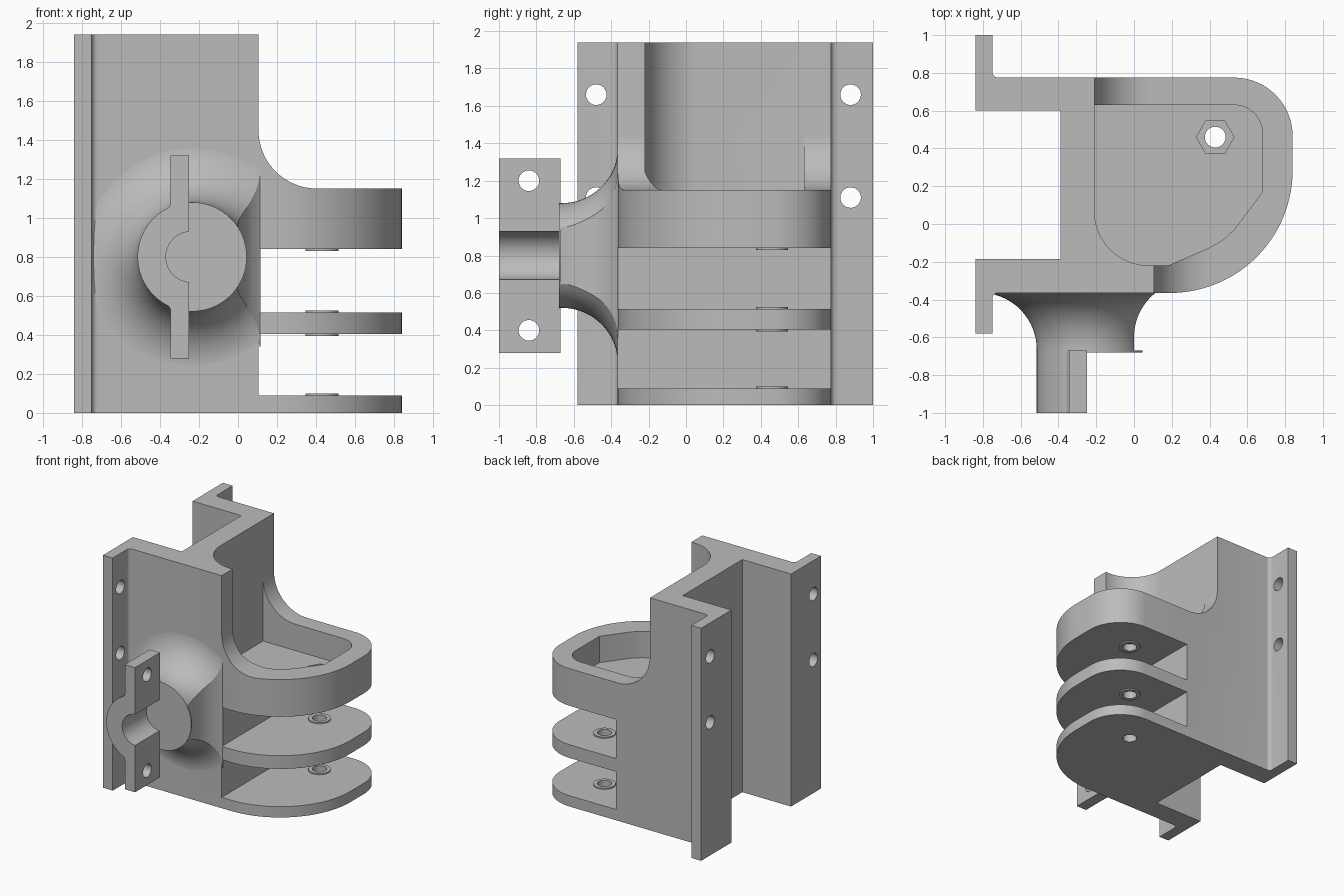
import bpy, bmesh
from math import cos, sin, radians, pi
from mathutils import Vector, Matrix

if "Cube" in bpy.data.objects:
    bpy.data.objects.remove(bpy.data.objects["Cube"])

grey = bpy.data.materials.new("plain grey")
grey.use_nodes = True
colour = (0.5, 0.5, 0.5, 1)
grey.diffuse_color = colour
grey.node_tree.nodes["Principled BSDF"].inputs["Base Color"].default_value = colour


def arc(cx, cy, r, start, end, n=16):
    angles = [radians(start + (end - start) * i / n) for i in range(n + 1)]
    return [(cx + r * cos(a), cy + r * sin(a)) for a in angles]


def circle(cx, cy, r, n=32):
    return arc(cx, cy, r, 0, 360, n)[:-1]


def box(a, b, c, d):
    return [(a, b), (c, b), (c, d), (a, d)]


def finish(name, bm):
    bmesh.ops.recalc_face_normals(bm, faces=bm.faces)
    mesh = bpy.data.meshes.new(name)
    bm.to_mesh(mesh)
    bm.free()
    mesh.materials.append(grey)
    obj = bpy.data.objects.new(name, mesh)
    bpy.context.collection.objects.link(obj)
    return obj


def prism(name, points, low, high, axis="z"):
    """Extrude an outline along one axis."""
    place = {"x": lambda a, b, h: (h, a, b),
             "y": lambda a, b, h: (a, h, b),
             "z": lambda a, b, h: (a, b, h)}[axis]
    bm = bmesh.new()
    face = bm.faces.new([bm.verts.new(place(a, b, low)) for a, b in points])
    out = bmesh.ops.extrude_face_region(bm, geom=[face])
    shift = Vector(place(0, 0, high - low))
    verts = [v for v in out["geom"] if isinstance(v, bmesh.types.BMVert)]
    bmesh.ops.translate(bm, verts=verts, vec=shift)
    return finish(name, bm)


def combine(obj, others, operation="DIFFERENCE"):
    """Apply boolean operations and drop the helper solids."""
    for other in others:
        mod = obj.modifiers.new("shape", "BOOLEAN")
        mod.operation, mod.solver, mod.object = operation, "EXACT", other
        other.hide_render = True
    bpy.context.view_layer.update()
    graph = bpy.context.evaluated_depsgraph_get()
    mesh = bpy.data.meshes.new_from_object(obj.evaluated_get(graph))
    obj.modifiers.clear()
    obj.data = mesh
    for other in others:
        bpy.data.objects.remove(other)


TOP, RIM, FLOOR = 1.94, 1.15, 0.93
BACK, FRONT = 0.775, -0.365
PIN = (0.43, 0.46)
HOLE = 0.055

# Channel and rounded arm outline
outline = [(-0.84, 0.6), (-0.84, 1), (-0.75, 1)]
outline += arc(-0.72, BACK + 0.03, 0.03, 180, 270, 5)
outline += arc(0.53, 0.465, 0.31, 90, 0)
outline += arc(0.19, 0.285, 0.65, 0, -90, 28)
outline += arc(-0.72, FRONT - 0.03, 0.03, 90, 180, 5)
outline += [(-0.75, -0.58), (-0.84, -0.58), (-0.84, -0.185), (-0.39, -0.185), (-0.39, 0.6)]
body = prism("bracket_body", outline, 0, TOP)

# Tray pocket
pocket = [(-0.21, 0.63)] + arc(0.53, 0.48, 0.15, 90, 0, 10)
pocket += [(0.68, 0.17), (0.53, -0.03), (0.47, -0.085), (0.4, -0.125), (0.18, -0.22)]
pocket += arc(0.08, 0.07, 0.29, -90, -180)
cutters = [prism("pocket_cutter", pocket, FLOOR, TOP + 0.1)]


# Side walls sweeping down to the tray rim
def wall_sweep(x, low, high):
    points = [(x, TOP + 0.1)] + arc(x + 0.3, RIM + 0.3, 0.3, 180, 270)
    points += [(1, RIM), (1, TOP + 0.1)]
    return prism("sweep_cutter", points, low, high, "y")


cutters += [wall_sweep(0.105, -0.6, 0.25), wall_sweep(-0.21, 0.25, 1.1)]

# Slots between the hinge plates
for low, high in ((0.09, 0.405), (0.515, 0.84)):
    cutters.append(prism("slot_cutter", box(0.105, -0.6, 1, 1.1), low, high))

# Pin hole, nut recess and flange holes
cutters.append(prism("pin_cutter", circle(*PIN, HOLE), -0.1, 1.1))
cutters.append(prism("nut_cutter", circle(*PIN, 0.1, 6), FLOOR - 0.04, FLOOR + 0.1))
for y in (0.88, -0.48):
    for z in (1.66, 1.11):
        cutters.append(prism("bolt_cutter", circle(y, z, HOLE), -1, -0.7, "x"))
combine(body, cutters)

# Thin bearing rings on the plates
rings = []
for z in (0.09, 0.395, 0.515, 0.83):
    ring = prism("bearing_ring", circle(*PIN, 0.085), z, z + 0.01)
    combine(ring, [prism("ring_cutter", circle(*PIN, HOLE), z - 0.1, z + 0.1)])
    rings.append(ring)

# Flared round hub on the front wall
HX, HZ, HR = -0.235, 0.8, 0.28
profile = [(0, -0.68), (HR, -0.68)] + arc(HR + 0.3, -0.664, 0.3, 180, 90, 20)
profile += [(HR + 0.3, -0.34), (0, -0.34)]
bm = bmesh.new()
verts = [bm.verts.new((r, y, 0)) for r, y in profile]
edges = [bm.edges.new(pair) for pair in zip(verts, verts[1:])]
bmesh.ops.spin(bm, geom=verts + edges, cent=(0, 0, 0), axis=(0, 1, 0),
               angle=2 * pi, steps=64, use_merge=True)
bmesh.ops.remove_doubles(bm, verts=bm.verts, dist=0.0001)
bmesh.ops.translate(bm, verts=bm.verts, vec=(HX, 0, HZ))
hub = finish("flared_hub", bm)
trim = [(0, -0.8)] + arc(0.3, -0.6, 0.3, 180, 128) + [(0.105, FRONT), (0.105, -0.2), (1, -0.2), (1, -0.8)]
combine(hub, [prism("hub_trim", trim, 0, TOP)])

# Half clamp with bolt ears
clamp = prism("half_clamp", circle(HX, HZ, HR, 64), -1, -0.67, "y")
ears = [(-0.25, 0.28), (-0.345, 0.28), (-0.345, 0.53), (-0.37, 0.57),
        (-0.37, 1.03), (-0.345, 1.07), (-0.345, 1.32), (-0.25, 1.32)]
combine(clamp, [prism("ears", ears, -1, -0.67, "y")], "UNION")
combine(clamp, [prism("half_cutter", box(-0.25, 0, 0.5, 2), -1.1, -0.68, "y"),
                prism("bore_cutter", circle(-0.24, HZ, 0.13), -1.1, -0.68, "y")]
        + [prism("ear_cutter", circle(-0.84, z, HOLE), -0.5, 0, "x") for z in (0.4, 1.2)])

# Shading
bpy.ops.object.select_all(action="DESELECT")
for obj in [body, hub, clamp] + rings:
    obj.select_set(True)
    bpy.context.view_layer.objects.active = obj
bpy.ops.object.shade_smooth_by_angle(angle=radians(30))
